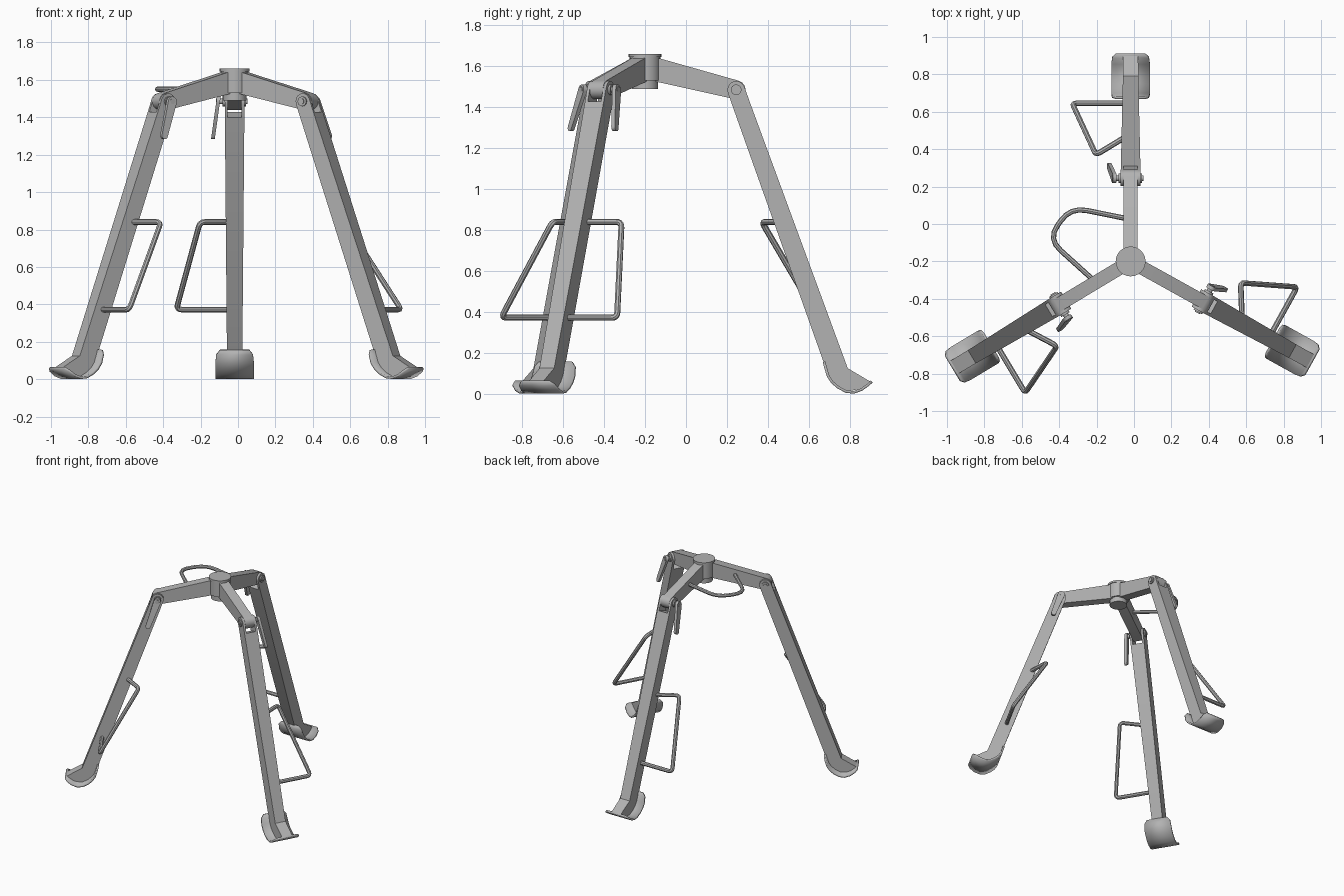
import bpy, bmesh, math
from mathutils import Vector, Matrix

if "Cube" in bpy.data.objects:
    bpy.data.objects.remove(bpy.data.objects["Cube"])

steel = bpy.data.materials.new("grey_steel")
steel.use_nodes = True
colour = (0.45, 0.45, 0.45, 1)
steel.diffuse_color = colour
steel.node_tree.nodes["Principled BSDF"].inputs["Base Color"].default_value = colour

HUB = Vector((-0.018, -0.2, 0))
PIVOT = Vector((0.445, 1.485))   # radius and height of the hinge
FALL = Vector((0.35, -1)).normalized()   # leg direction in its own plane
OUT = Vector((-FALL.y, FALL.x))


def add(name, bm, matrix):
    """Turn a bmesh into an object with crisp edges and smooth rounds."""
    bmesh.ops.recalc_face_normals(bm, faces=bm.faces)
    mesh = bpy.data.meshes.new(name)
    bm.to_mesh(mesh)
    bm.free()
    mesh.materials.append(steel)
    ob = bpy.data.objects.new(name, mesh)
    bpy.context.collection.objects.link(ob)
    ob.matrix_world = matrix
    smooth(ob)
    return ob


def smooth(ob):
    bpy.ops.object.select_all(action='DESELECT')
    ob.select_set(True)
    bpy.context.view_layer.objects.active = ob
    bpy.ops.object.shade_smooth_by_angle(angle=math.radians(35))


def prism(bm, profile, low, high):
    """Extrude a radius/height profile sideways; the sides are functions of height."""
    a = [bm.verts.new((r, low(z), z)) for r, z in profile]
    b = [bm.verts.new((r, high(z), z)) for r, z in profile]
    bm.faces.new(a)
    bm.faces.new(b)
    for i in range(len(a)):
        j = (i + 1) % len(a)
        bm.faces.new((a[i], a[j], b[j], b[i]))


def arc(centre, radius, start, end, steps=8):
    angles = [math.radians(start + (end - start) * i / steps) for i in range(steps + 1)]
    return [centre + radius * Vector((math.cos(a), math.sin(a))) for a in angles]


def cylinder(bm, radius, depth, centre, sideways=False, sides=16):
    m = Matrix.Translation(centre)
    if sideways:
        m = m @ Matrix.Rotation(math.pi / 2, 4, 'X')
    bmesh.ops.create_cone(bm, cap_ends=True, segments=sides, radius1=radius,
                          radius2=radius, depth=depth, matrix=m)


def rod(name, points, radius, bend, matrix):
    """Bent round bar with filleted corners."""
    pts = [Vector(p) for p in points]
    path = [pts[0]]
    for p, c, n in zip(pts, pts[1:], pts[2:]):
        s = c + (p - c).normalized() * bend
        e = c + (n - c).normalized() * bend
        path += [s.lerp(c, t).lerp(c.lerp(e, t), t) for t in (0, 0.25, 0.5, 0.75, 1)]
    path.append(pts[-1])
    curve = bpy.data.curves.new(name, 'CURVE')
    curve.dimensions = '3D'
    curve.bevel_depth = radius
    curve.bevel_resolution = 2
    curve.use_fill_caps = True
    spline = curve.splines.new('POLY')
    spline.points.add(len(path) - 1)
    for sp, p in zip(spline.points, path):
        sp.co = (*p, 1)
    curve.materials.append(steel)
    ob = bpy.data.objects.new(name, curve)
    bpy.context.collection.objects.link(ob)
    ob.matrix_world = matrix
    bpy.ops.object.select_all(action='DESELECT')
    ob.select_set(True)
    bpy.context.view_layer.objects.active = ob
    bpy.ops.object.convert(target='MESH')
    smooth(bpy.context.view_layer.objects.active)


def leg_half_width(z):
    return 0.04 + 0.013 * z / 1.5


def build_arm(side, frame):
    bm = bmesh.new()
    profile = [Vector((0.03, 1.53)), Vector((0.03, 1.65))]
    profile += arc(PIVOT, 0.046, 75, -105)
    prism(bm, profile, lambda z: -0.037, lambda z: 0.037)
    add(side + "_arm", bm, frame)


def build_leg(side, frame):
    bm = bmesh.new()
    # tapered shank, ending in the curve of the foot
    top = PIVOT + FALL * 0.075
    shank = [top - OUT * 0.043, top + OUT * 0.043, (0.99, 0.125), (1.10, 0.06),
             (1.05, 0.022), (0.98, 0.012), (0.93, 0.04), (0.895, 0.09)]
    prism(bm, shank, lambda z: -leg_half_width(z), leg_half_width)
    # fork cheeks around the hinge
    tilt = math.degrees(math.atan2(OUT.y, OUT.x))
    cheek = arc(PIVOT, 0.043, tilt, tilt + 180)
    cheek += [top - OUT * 0.043, top + OUT * 0.043]
    prism(bm, cheek, lambda z: 0.037, leg_half_width)
    prism(bm, cheek, lambda z: -leg_half_width(z), lambda z: -0.037)
    add(side + "_leg", bm, frame)


def build_foot(side, frame):
    # curved sole with clipped corners
    bm = bmesh.new()
    profile = [(0.868, 0.155, 0.078), (0.874, 0.13, 0.098), (0.888, 0.085, 0.103),
               (0.91, 0.052, 0.103), (0.94, 0.026, 0.103), (0.98, 0.005, 0.103),
               (1.02, 0.001, 0.103), (1.06, 0.015, 0.103), (1.095, 0.04, 0.098),
               (1.112, 0.056, 0.078)]
    rows = [[bm.verts.new((r, w * s, z)) for s in (-1, 1)] for r, z, w in profile]
    for p, q in zip(rows, rows[1:]):
        bm.faces.new((p[0], q[0], q[1], p[1]))
    ob = add(side + "_foot", bm, frame)
    plate = ob.modifiers.new("thickness", 'SOLIDIFY')
    plate.thickness = 0.013
    # thicken towards the leg, whichever way the sheet faces
    up = sum(p.normal.z for p in ob.data.polygons) > 0
    plate.offset = 1 if up else -1


def build_clamp(side, frame):
    # hinge bolt with washers
    bm = bmesh.new()
    for radius, low, high in ((0.015, -0.068, 0.1), (0.026, -0.062, -0.05),
                              (0.026, 0.05, 0.064)):
        cylinder(bm, radius, high - low, (PIVOT.x, (low + high) / 2, PIVOT.y), True)
    add(side + "_hinge_bolt", bm, frame)
    # round-ended lever leaning away from the leg
    bm = bmesh.new()
    tilt = math.degrees(math.atan2(OUT.y, OUT.x))
    outline = arc(PIVOT, 0.026, tilt, tilt + 180)
    outline += arc(PIVOT + FALL * 0.195, 0.018, tilt + 180, tilt + 360)
    lean = lambda z: 0.078 + 0.14 * (PIVOT.y - z)
    prism(bm, outline, lean, lambda z: lean(z) + 0.02)
    add(side + "_clamp_lever", bm, frame)


# three identical legs around the hub
for side, angle in (("back", 90), ("right", 211), ("left", 331)):
    frame = Matrix.Translation(HUB) @ Matrix.Rotation(math.radians(angle), 4, 'Z')
    build_arm(side, frame)
    build_leg(side, frame)
    build_foot(side, frame)
    build_clamp(side, frame)
    rod(side + "_leg_handle", [(0.67, 0.02, 0.84), (0.57, 0.185, 0.84),
                               (0.845, 0.312, 0.372), (0.845, 0.02, 0.372)],
        0.015, 0.03, frame)

# hub with cap rim and lower boss
bm = bmesh.new()
cylinder(bm, 0.075, 0.115, (0, 0, 1.5875), sides=24)
cylinder(bm, 0.08, 0.015, (0, 0, 1.6525), sides=24)
cylinder(bm, 0.064, 0.05, (0, 0, 1.515), sides=24)
add("hub", bm, Matrix.Translation(HUB))

# carrying handle between the back and right arms
rod("carry_handle", [(-0.02, 0.025, 1.55), (-0.34, 0.09, 1.55),
                     (-0.46, -0.08, 1.55), (-0.2, -0.315, 1.55)],
    0.014, 0.09, Matrix.Identity(4))
